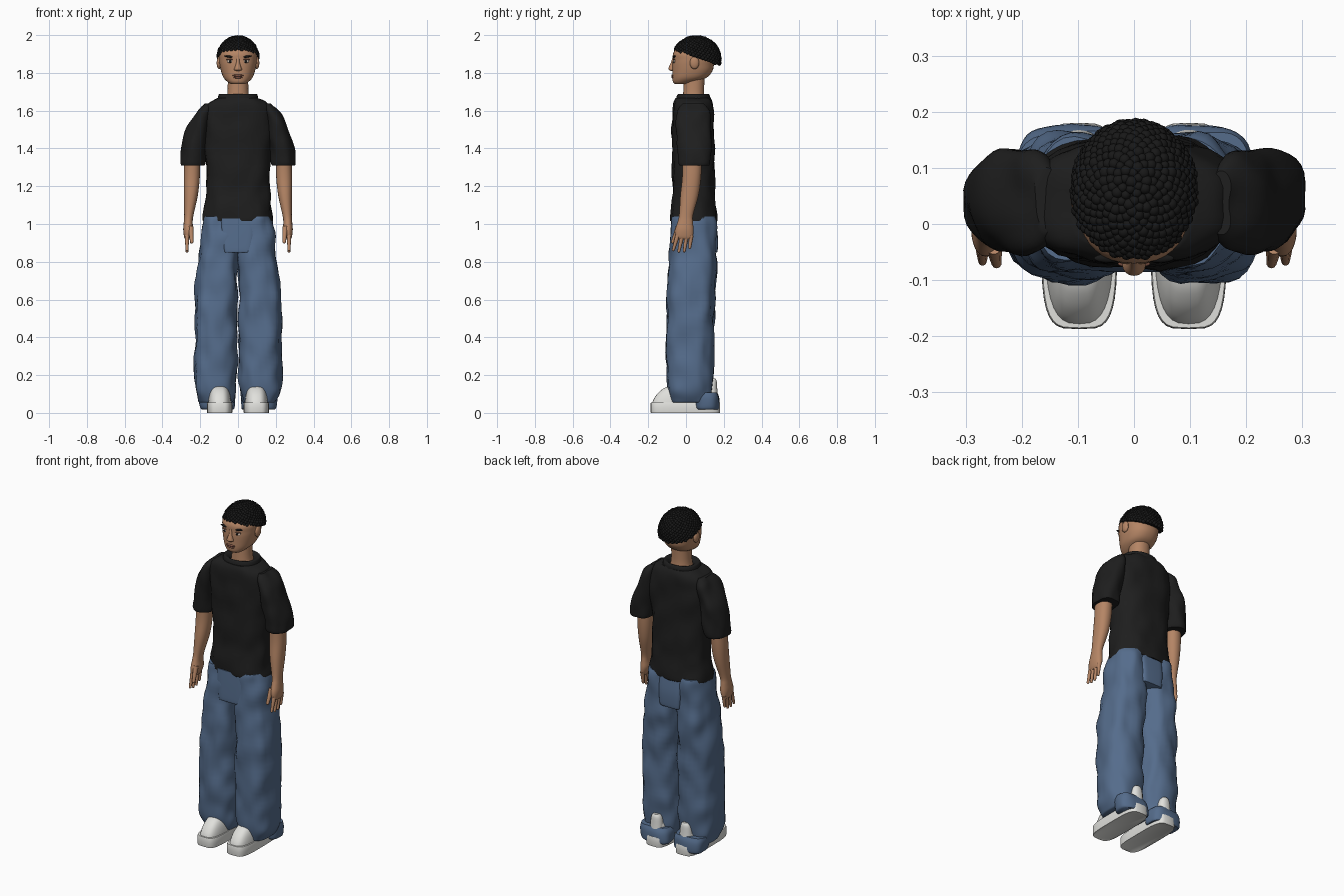
import bpy, bmesh, math, random
from mathutils import Vector, Matrix, noise

cube = bpy.data.objects.get("Cube")
if cube:
    bpy.data.objects.remove(cube, do_unlink=True)
random.seed(4)


def material(name, r, g, b):
    m = bpy.data.materials.new(name)
    m.use_nodes = True
    m.diffuse_color = (r, g, b, 1)
    node = m.node_tree.nodes["Principled BSDF"]
    node.inputs["Base Color"].default_value = (r, g, b, 1)
    node.inputs["Roughness"].default_value = 0.8
    return m


skin = material("skin brown", 0.46, 0.235, 0.13)
black = material("shirt black", 0.013, 0.013, 0.013)
hair_black = material("hair black", 0.009, 0.009, 0.009)
denim = material("denim blue", 0.09, 0.15, 0.26)
white = material("shoe white", 0.75, 0.75, 0.72)
eye_white = material("eye cream", 0.6, 0.5, 0.42)
lip = material("lip brown", 0.22, 0.09, 0.06)


def finish(name, bm, mat, angle=40):
    bmesh.ops.recalc_face_normals(bm, faces=bm.faces)
    mesh = bpy.data.meshes.new(name)
    bm.to_mesh(mesh)
    bm.free()
    mesh.materials.append(mat)
    ob = bpy.data.objects.new(name, mesh)
    bpy.context.collection.objects.link(ob)
    bpy.ops.object.select_all(action="DESELECT")
    ob.select_set(True)
    bpy.context.view_layer.objects.active = ob
    bpy.ops.object.shade_smooth_by_angle(angle=math.radians(angle))
    return ob


def smooth_rings(rings, steps):
    """Catmull-Rom interpolation between the given rings."""
    out = []
    last = len(rings) - 1
    for i in range(last):
        a, b, c, d = (rings[min(max(k, 0), last)] for k in range(i - 1, i + 3))
        for s in range(steps):
            t = s / steps
            out.append([0.5 * (2 * q + (r - p) * t + (2 * p - 5 * q + 4 * r - w) * t * t
                               + (3 * q - p - 3 * r + w) * t ** 3)
                        for p, q, r, w in zip(a, b, c, d)])
    return out + [list(rings[-1])]


def loft(name, rings, mat, side=1, power=2.2, steps=4, sides=36, folds=0.0):
    """Skin rings of (z, x low, x high, y low, y high), optionally wrinkled."""
    bm = bmesh.new()
    loops = []
    for z, x0, x1, y0, y1 in smooth_rings(rings, steps):
        loop = []
        for k in range(sides):
            a = math.tau * k / sides
            c, s = math.cos(a), math.sin(a)
            dx = math.copysign(abs(c) ** (2 / power), c)
            dy = math.copysign(abs(s) ** (2 / power), s)
            x, y = (x0 + x1 + (x1 - x0) * dx) / 2, (y0 + y1 + (y1 - y0) * dy) / 2
            w = folds * noise.noise(Vector((x * 16 + side, y * 16, z * 9)))
            loop.append(bm.verts.new((side * (x + w * c), y + w * s, z)))
        loops.append(loop)
    for low, high in zip(loops, loops[1:]):
        for k in range(sides):
            n = (k + 1) % sides
            bm.faces.new((low[k], low[n], high[n], high[k]))
    bm.faces.new(loops[0])
    bm.faces.new(loops[-1])
    return finish(name, bm, mat)


def centred(rows):
    return [(z, -w, w, y0, y1) for z, w, y0, y1 in rows]


def ball(name, centre, radii, mat, tilt=0.0):
    bm = bmesh.new()
    place = Matrix.Translation(centre) @ Matrix.Rotation(tilt, 4, "Y") @ Matrix.Diagonal((*radii, 1))
    bmesh.ops.create_uvsphere(bm, u_segments=16, v_segments=10, radius=1, matrix=place)
    return finish(name, bm, mat)


def finger(name, start, end, r0, r1):
    start, end = Vector(start), Vector(end)
    bm = bmesh.new()
    turn = (end - start).to_track_quat("Z", "Y").to_matrix().to_4x4()
    bmesh.ops.create_cone(bm, cap_ends=True, segments=10, radius1=r0, radius2=r1,
                          depth=(end - start).length,
                          matrix=Matrix.Translation((start + end) / 2) @ turn)
    bmesh.ops.create_icosphere(bm, subdivisions=2, radius=r1, matrix=Matrix.Translation(end))
    return finish(name, bm, skin)


# Head, neck and face
loft("head", centred([
    (1.74, .035, -.058, .0), (1.752, .055, -.069, .05), (1.775, .077, -.072, .11),
    (1.81, .09, -.072, .14), (1.845, .097, -.072, .148), (1.87, .1, -.07, .152),
    (1.9, .1, -.069, .15), (1.925, .088, -.055, .145), (1.96, .06, -.02, .12),
    (1.975, .02, .03, .08)]), skin, power=2.3)
loft("neck", centred([
    (1.63, .07, -.02, .11), (1.69, .056, -.015, .096), (1.8, .054, -.01, .1)]), skin)
loft("nose", centred([
    (1.811, .012, -.08, -.05), (1.817, .021, -.091, -.05), (1.83, .017, -.091, -.05),
    (1.855, .01, -.08, -.05), (1.885, .008, -.07, -.05)]), skin, sides=16)
ball("upper_lip", (0, -.071, 1.786), (.029, .007, .006), lip)
ball("lower_lip", (0, -.07, 1.776), (.025, .007, .006), lip)
for s, tag in ((1, "left"), (-1, "right")):
    ball(tag + "_eye", (s * .041, -.061, 1.861), (.018, .007, .009), eye_white)
    ball(tag + "_pupil", (s * .041, -.066, 1.861), (.007, .004, .008), hair_black)
    ball(tag + "_eyelid", (s * .042, -.063, 1.871), (.021, .006, .003), lip)
    ball(tag + "_brow", (s * .045, -.061, 1.886), (.027, .008, .006), hair_black, -s * .15)
    ball(tag + "_ear", (s * .1, .045, 1.853), (.013, .025, .033), skin)

# Curly hair: a cap cut along the sloping hairline, covered in curls
centre, radii = Vector((0, .055, 1.872)), Vector((.107, .124, .118))
line_point, line_normal = Vector((0, 0, 1.897)), Vector((0, .32, 1))
bm = bmesh.new()
bmesh.ops.create_uvsphere(bm, u_segments=32, v_segments=20, radius=1,
                          matrix=Matrix.Translation(centre) @ Matrix.Diagonal((*radii, 1)))
cut = bmesh.ops.bisect_plane(bm, geom=bm.verts[:] + bm.edges[:] + bm.faces[:],
                             plane_co=line_point, plane_no=line_normal, clear_inner=True)
bmesh.ops.holes_fill(bm, edges=[e for e in bm.edges if e.is_boundary])
count = 900
for i in range(count):
    up = 1 - 2 * (i + .5) / count
    turn, flat = i * 2.39996, math.sqrt(1 - up * up)
    spot = centre + Vector((flat * math.cos(turn), flat * math.sin(turn), up)) * radii
    if (spot - line_point).dot(line_normal) > .004:
        size = random.uniform(.0085, .0115)
        bmesh.ops.create_icosphere(bm, subdivisions=2, radius=size, matrix=Matrix.Translation(spot))
finish("curly_hair", bm, hair_black)

# Shirt body with raised collar
loft("shirt_body", centred([
    (1.015, .183, -.078, .16), (1.03, .184, -.08, .163), (1.12, .174, -.075, .155),
    (1.22, .17, -.07, .15), (1.4, .176, -.072, .15), (1.54, .188, -.07, .147),
    (1.61, .178, -.068, .145), (1.645, .15, -.064, .14), (1.666, .11, -.055, .13)]),
     black, power=2.5, folds=.013)
loft("collar", centred([
    (1.65, .108, -.054, .13), (1.675, .105, -.05, .128), (1.688, .098, -.042, .12),
    (1.682, .078, -.03, .108), (1.665, .06, -.015, .098)]), black)

for s, tag in ((1, "left"), (-1, "right")):
    # Sleeve, arm and hand
    loft(tag + "_sleeve", [
        (1.31, .178, .302, -.035, .122), (1.33, .172, .305, -.042, .128),
        (1.4, .165, .297, -.05, .132), (1.48, .155, .276, -.055, .135),
        (1.55, .145, .247, -.055, .132), (1.605, .135, .212, -.045, .122),
        (1.637, .135, .175, -.015, .095)], black, s, folds=.013)
    loft(tag + "_arm", [
        (1.36, .2, .283, -.02, .085), (1.25, .202, .287, -.02, .08),
        (1.15, .213, .286, -.03, .066), (1.05, .235, .285, -.036, .038),
        (1.01, .24, .287, -.045, .037), (.97, .238, .29, -.057, .04),
        (.935, .25, .286, -.055, .037), (.92, .26, .28, -.04, .03)], skin, s, sides=24)
    for k in range(4):
        y = .028 - .024 * k
        drop = (.875, .857, .855, .863)[k]
        finger(f"{tag}_finger_{k + 1}", (s * .27, y, .94), (s * .27, y - .008 - .005 * k, drop),
               .0125, .0075)
    finger(tag + "_thumb", (s * .25, -.04, .985), (s * .245, -.07, .905), .015, .009)

    # Trouser leg and the hem dragging behind the heel
    loft(tag + "_trouser_leg", [
        (1.04, -.02, .178, -.068, .15), (1.0, -.01, .184, -.076, .158),
        (.86, .0, .2, -.084, .16), (.72, .002, .216, -.094, .155),
        (.55, .004, .225, -.1, .148), (.35, .005, .229, -.1, .145),
        (.2, .007, .231, -.097, .143), (.12, .012, .226, -.092, .138),
        (.065, .022, .205, -.085, .135), (.055, .03, .195, -.08, .13)],
         denim, s, power=2.6, steps=6, folds=.016)
    loft(tag + "_dragging_hem", [
        (.018, .025, .192, .06, .168), (.03, .018, .2, .05, .174),
        (.08, .018, .208, .045, .174), (.108, .03, .205, .05, .166)],
         denim, s, power=3, folds=.008)

    # Shoe
    loft(tag + "_shoe_sole", [
        (0, .032, .163, -.185, .178), (.004, .03, .165, -.187, .18),
        (.05, .03, .165, -.187, .18), (.056, .034, .161, -.183, .176)],
         white, s, power=4, steps=2)
    loft(tag + "_shoe_upper", [
        (.05, .036, .159, -.18, .172), (.075, .038, .157, -.17, .17),
        (.105, .043, .152, -.148, .165), (.13, .052, .143, -.118, .155),
        (.142, .066, .13, -.09, .13)], white, s, power=3)
    loft(tag + "_heel_tab", [
        (.05, .055, .14, .09, .172), (.12, .06, .135, .1, .166),
        (.165, .068, .127, .11, .163), (.182, .082, .113, .125, .156)], white, s)

# Panels joining the trouser legs at front and back
loft("front_fly_panel", centred([
    (.848, .07, -.082, -.03), (.86, .074, -.086, -.03), (.94, .085, -.083, -.03),
    (1.03, .09, -.078, -.03)]), denim, power=5)
loft("back_seat_panel", centred([
    (.85, .064, .08, .162), (.862, .068, .08, .168), (.94, .073, .08, .168),
    (1.03, .075, .08, .155)]), denim, power=5)
